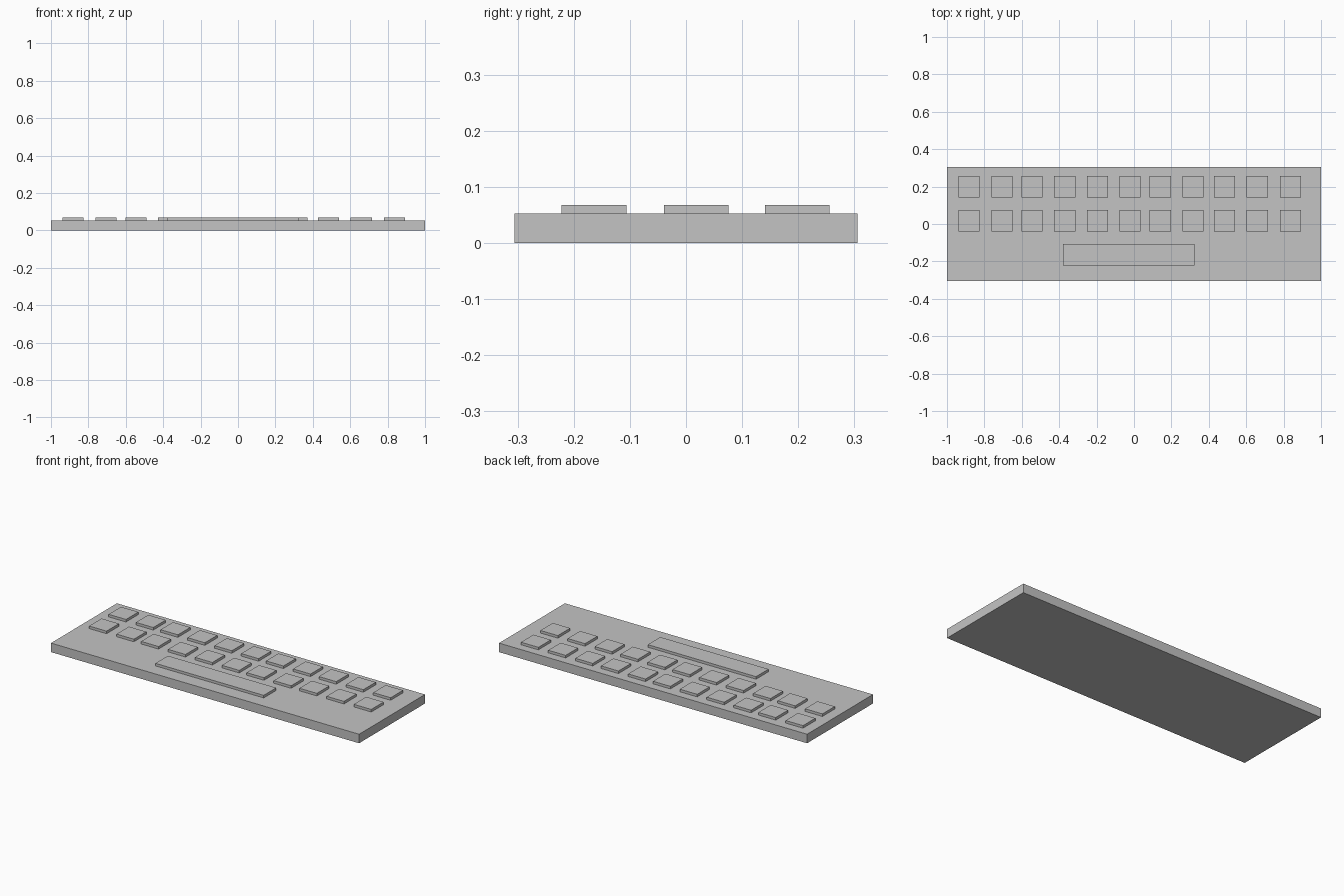
import bpy

cube = bpy.data.objects.get("Cube")
if cube:
    bpy.data.objects.remove(cube, do_unlink=True)

grey = bpy.data.materials.new("light_grey")
grey.use_nodes = True
grey.diffuse_color = (0.55, 0.55, 0.55, 1)
grey.node_tree.nodes["Principled BSDF"].inputs["Base Color"].default_value = grey.diffuse_color


def box(name, x, y, z, width, depth, height):
    """Box centred on x, y with its underside at z."""
    bpy.ops.mesh.primitive_cube_add(size=1, location=(x, y, z + height / 2))
    obj = bpy.context.object
    obj.name = name
    obj.scale = (width, depth, height)
    bpy.ops.object.transform_apply(location=False, rotation=False, scale=True)
    obj.data.materials.append(grey)
    return obj


BASE_TOP = 0.053
KEY_SIZE = 0.113
SINK = 0.01            # keys sit slightly into the base
KEY_HEIGHT = 0.015 + SINK

# Flat base slab
box("base", 0, 0, 0, 2, 0.611, BASE_TOP)

# Two rows of square keys
columns = (-0.882, -0.705, -0.545, -0.37, -0.195, -0.021,
           0.14, 0.316, 0.483, 0.659, 0.836)
for row, y in (("back", 0.198), ("middle", 0.018)):
    for number, x in enumerate(columns, 1):
        box(f"{row}_key_{number}", x, y, BASE_TOP - SINK,
            KEY_SIZE, KEY_SIZE + 0.002, KEY_HEIGHT)

# Long space bar
box("space_bar", -0.029, -0.164, BASE_TOP - SINK, 0.703, 0.116, KEY_HEIGHT)
